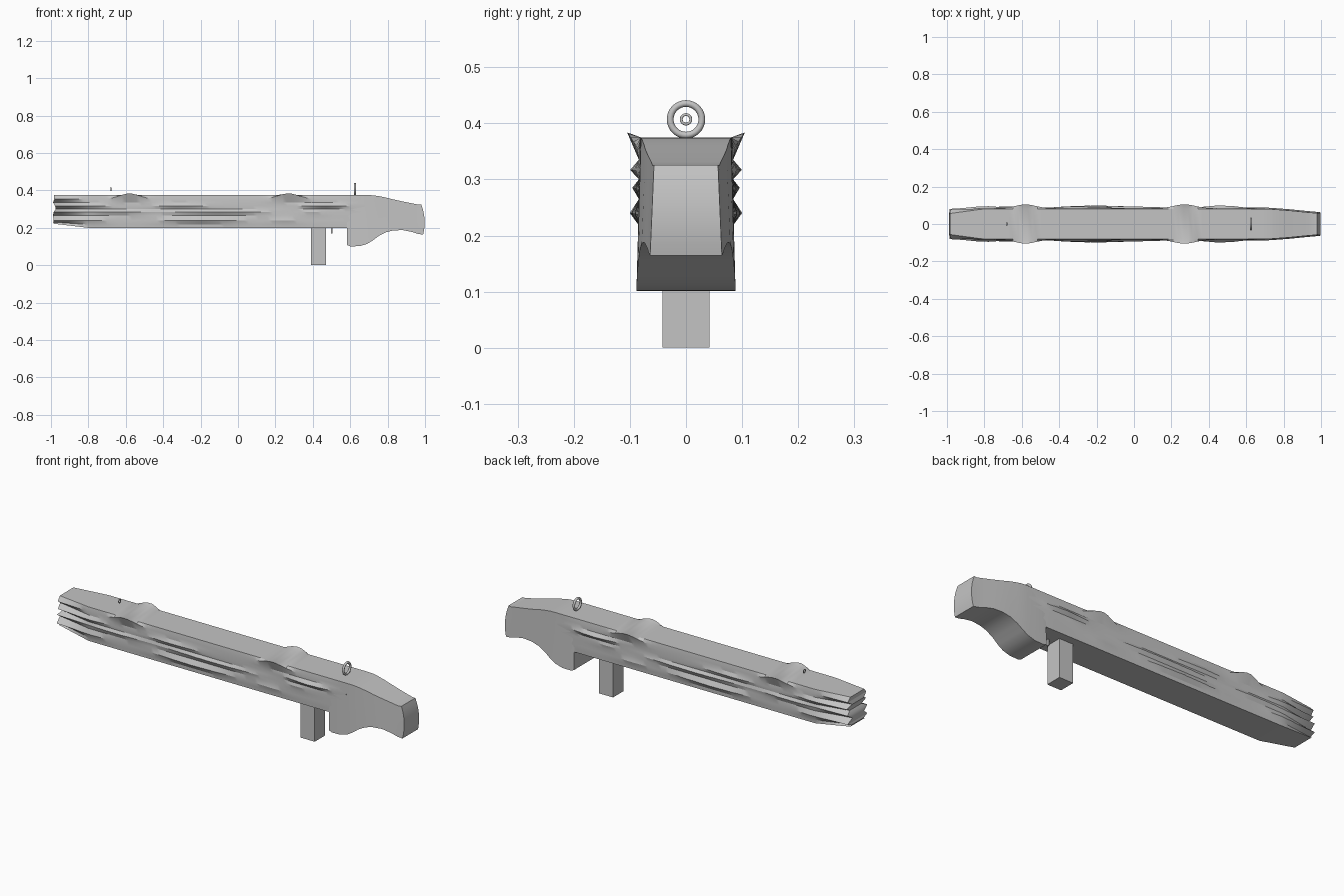
import bpy, bmesh, math, random
from mathutils import Matrix

if "Cube" in bpy.data.objects:
    bpy.data.objects.remove(bpy.data.objects["Cube"])
random.seed(4)

grey = bpy.data.materials.new("plain grey")
grey.diffuse_color = (0.55, 0.55, 0.55, 1)
grey.use_nodes = True
grey.node_tree.nodes["Principled BSDF"].inputs["Base Color"].default_value = grey.diffuse_color


def finish(name, bm, smooth=None):
    bmesh.ops.recalc_face_normals(bm, faces=bm.faces)
    me = bpy.data.meshes.new(name)
    bm.to_mesh(me)
    bm.free()
    me.materials.append(grey)
    ob = bpy.data.objects.new(name, me)
    bpy.context.collection.objects.link(ob)
    if smooth:
        bpy.context.view_layer.objects.active = ob
        ob.select_set(True)
        bpy.ops.object.shade_smooth_by_angle(angle=math.radians(smooth))
        ob.select_set(False)
    return ob


def loft(name, rings, smooth):
    """Skin half sections (points with y > 0, bottom to top), mirrored in y."""
    bm = bmesh.new()
    loops = []
    for half in rings:
        full = half + [(x, -y, z) for x, y, z in reversed(half)]
        loops.append([bm.verts.new(p) for p in full])
    n = len(loops[0])
    for a, b in zip(loops, loops[1:]):
        for i in range(n):
            j = (i + 1) % n
            bm.faces.new((a[i], a[j], b[j], b[i]))
    # end caps as strips across the width
    for lp in (loops[0], loops[-1]):
        for i in range(n // 2 - 1):
            bm.faces.new((lp[i], lp[i + 1], lp[n - 2 - i], lp[n - 1 - i]))
    return finish(name, bm, smooth)


def bump(x, c, w):
    return math.exp(-((x - c) / w) ** 2)


# Body with thorny ridges: (ridge height, [(centre x, length, height)])
ridges = [
    (0.24, [(-0.2, 0.22, 0.015), (-0.78, 0.1, 0.009), (0.25, 0.1, 0.006)]),
    (0.285, [(-0.1, 0.25, 0.011), (-0.65, 0.15, 0.009), (0.4, 0.08, 0.004)]),
    (0.317, [(0.47, 0.12, 0.014), (-0.3, 0.15, 0.009), (-0.8, 0.1, 0.011)]),
]
valleys = [0.218, 0.265, 0.3, 0.335]
N = 64
rings = []
for k in range(N + 1):
    x = -0.985 + 1.665 * k / N
    t = min(1, max(0, (-0.8 - x) / 0.185))     # nose taper
    e = min(1, max(0, (x - 0.56) / 0.12))      # fade into the stock
    jag = lambda: x + (random.uniform(-0.008, 0.012) if k == 0 else 0)
    edge = 0.083 - 0.025 * t
    valley = 0.084 - 0.036 * t - 0.003 * e
    half = [(x, edge, 0.2 + 0.022 * t)]
    for i, vz in enumerate(valleys):
        half.append((jag(), valley, vz + 0.012 * t * (i == 0)))
        if i < 3:
            rz, bumps = ridges[i]
            a = sum(h * bump(x, c, w) for c, w, h in bumps)
            a *= random.uniform(0.85, 1.05) * (1 - e)
            half.append((jag(), 0.085 + a - 0.004 * t - 0.002 * e, rz))
    # upper thorns that stick up beyond the top edge
    s = bump(x, -0.58, 0.075) + bump(x, 0.27, 0.08)
    half.append((jag(), 0.084 + 0.021 * s - 0.008 * t - 0.003 * e, 0.353 + 0.031 * s))
    half.append((x, edge - 0.002, 0.375))
    rings.append(half)
loft("ridged_body", rings, 25)

# Shoulder stock with grip bulge: (x, bottom z, top z, half width)
stations = [
    (0.583, 0.108, 0.375, 0.084), (0.6, 0.101, 0.375, 0.085),
    (0.65, 0.102, 0.375, 0.085), (0.69, 0.114, 0.375, 0.085),
    (0.72, 0.132, 0.374, 0.084), (0.75, 0.155, 0.37, 0.082),
    (0.79, 0.176, 0.362, 0.079), (0.83, 0.186, 0.352, 0.076),
    (0.88, 0.188, 0.341, 0.071), (0.93, 0.178, 0.331, 0.066),
    (0.965, 0.167, 0.324, 0.063), (0.985, 0.164, 0.326, 0.061),
]
rings = []
for x, lo, hi, w in stations:
    half = []
    for i in range(9):
        f = i / 8
        # rounded butt face, slimmer toward the top
        dx = 0.013 * (1 - (2 * f - 0.8) ** 2) if x > 0.98 else 0
        half.append((x + dx, w + 0.003 * (1 - f) - 0.004 * f, lo + (hi - lo) * f))
    rings.append(half)
loft("stock", rings, 30)


def box(name, x0, x1, w, z0, z1):
    bm = bmesh.new()
    bmesh.ops.create_cube(bm, size=1, matrix=Matrix.Translation(
        ((x0 + x1) / 2, 0, (z0 + z1) / 2)) @ Matrix.Diagonal((x1 - x0, 2 * w, z1 - z0, 1)))
    return finish(name, bm)


# Magazine and trigger
box("magazine", 0.39, 0.47, 0.042, 0.0, 0.21)
box("trigger", 0.497, 0.506, 0.006, 0.17, 0.21)


# Ring sights facing along the barrel
def ring(name, x, z, major, minor):
    bpy.ops.mesh.primitive_torus_add(
        location=(x, 0, z), rotation=(0, math.pi / 2, 0), major_radius=major,
        minor_radius=minor, major_segments=32, minor_segments=12)
    ob = bpy.context.object
    ob.name = name
    ob.data.materials.append(grey)
    bpy.ops.object.shade_smooth()


ring("rear_ring_sight", 0.625, 0.407, 0.0282, 0.006)
ring("front_ring_sight", -0.68, 0.407, 0.0085, 0.0025)
